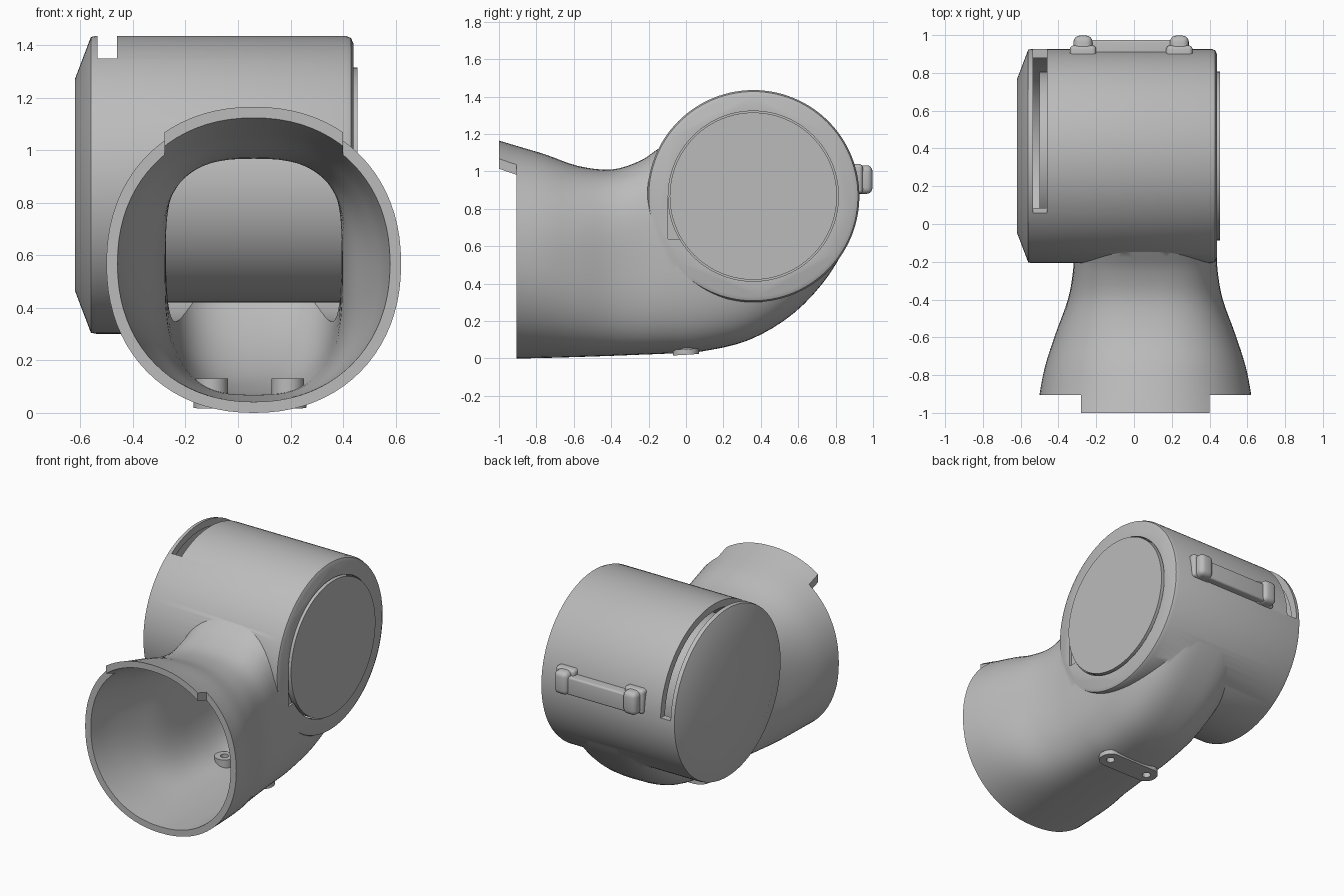
import bpy, bmesh
from math import sin, cos, pi, radians
from mathutils import Vector

if "Cube" in bpy.data.objects:
    bpy.data.objects.remove(bpy.data.objects["Cube"])

grey = bpy.data.materials.new("plain_grey")
grey.use_nodes = True
grey.diffuse_color = (0.5, 0.5, 0.5, 1)
grey.node_tree.nodes["Principled BSDF"].inputs["Base Color"].default_value = grey.diffuse_color

AXIS_Y, AXIS_Z = 0.36, 0.868   # centre line of the drum
DRUM_R, CORE_R = 0.567, 0.447


def finish(name, bm):
    bmesh.ops.recalc_face_normals(bm, faces=bm.faces)
    mesh = bpy.data.meshes.new(name)
    bm.to_mesh(mesh)
    bm.free()
    mesh.materials.append(grey)
    ob = bpy.data.objects.new(name, mesh)
    bpy.context.collection.objects.link(ob)
    return ob


def skin(name, rings):
    """Closed solid through a list of equal-sized rings."""
    bm = bmesh.new()
    loops = [[bm.verts.new(p) for p in ring] for ring in rings]
    n = len(loops[0])
    for a, b in zip(loops, loops[1:]):
        for i in range(n):
            j = (i + 1) % n
            bm.faces.new((a[i], a[j], b[j], b[i]))
    bm.faces.new(loops[0])
    bm.faces.new(loops[-1][::-1])
    return finish(name, bm)


def lathe(name, profile, n=112):
    """Solid of revolution about the drum axis from (x, radius) pairs."""
    return skin(name, [[(x, AXIS_Y + r * cos(2 * pi * i / n), AXIS_Z + r * sin(2 * pi * i / n))
                        for i in range(n)] for x, r in profile])


def box(name, x, y, z, bevel=0.0):
    bm = bmesh.new()
    bmesh.ops.create_cube(bm, size=1)
    for v in bm.verts:
        v.co = [(a + b) / 2 + c * (b - a) for c, (a, b) in zip(v.co, (x, y, z))]
    if bevel:
        bmesh.ops.bevel(bm, geom=bm.edges[:], offset=bevel, segments=4, profile=0.5, affect='EDGES')
    return finish(name, bm)


def post(name, x, y, z0, z1, r):
    n = 32
    return skin(name, [[(x + r * cos(2 * pi * i / n), y + r * sin(2 * pi * i / n), z)
                        for i in range(n)] for z in (z0, z1)])


def combine(target, other, operation):
    mod = target.modifiers.new("combine", 'BOOLEAN')
    mod.operation, mod.solver, mod.object = operation, 'EXACT', other
    bpy.context.view_layer.objects.active = target
    bpy.ops.object.modifier_apply(modifier=mod.name)
    bpy.data.objects.remove(other)


def spow(v, e):
    return abs(v) ** e * (1 if v >= 0 else -1)


# Elbow sections: upper y, z, lower y, z, half width, squareness
SECTIONS = [
    (-1.00, 1.165, -1.00, 0.000, 0.575, 2.15),
    (-0.90, 1.135, -0.90, 0.000, 0.560, 2.15),
    (-0.75, 1.090, -0.75, 0.003, 0.530, 2.25),
    (-0.58, 1.030, -0.58, 0.008, 0.475, 2.5),
    (-0.40, 1.010, -0.40, 0.014, 0.410, 2.8),
    (-0.25, 1.055, -0.25, 0.020, 0.383, 3.0),
    (-0.15, 1.120, -0.10, 0.026, 0.377, 3.0),
    (-0.03, 1.200, 0.08, 0.037, 0.375, 3.0),
    (0.08, 1.220, 0.34, 0.100, 0.375, 3.0),
    (0.16, 1.180, 0.58, 0.245, 0.375, 3.0),
    (0.16, 1.080, 0.77, 0.455, 0.375, 3.0),
    (0.14, 0.980, 0.885, 0.680, 0.375, 3.0),
    (0.12, 0.900, 0.922, 0.860, 0.375, 3.0),
]


def smooth_sections(steps=4):
    s = [Vector(row) for row in SECTIONS]
    s = [2 * s[0] - s[1]] + s + [2 * s[-1] - s[-2]]
    for a, b, c, d in zip(s, s[1:], s[2:], s[3:]):
        for k in range(steps):
            t = k / steps
            yield b + 0.5 * t * (c - a + t * (2 * a - 5 * b + 4 * c - d + t * (3 * (b - c) + d - a)))
    yield s[-2]


def elbow(name, inset=0.0, n=80):
    rings = []
    for ty, tz, by, bz, half, power in smooth_sections():
        top, low = Vector((0.06, ty, tz)), Vector((0.06, by, bz))
        up = (top - low) / 2
        mid = (top + low) / 2
        up *= (up.length - inset) / up.length
        rings.append([mid + up * spow(sin(2 * pi * i / n), 2 / power)
                      + Vector(((half - inset) * spow(cos(2 * pi * i / n), 2 / power), 0, 0))
                      for i in range(n)])
    if inset:   # open the mouth
        rings.insert(0, [p - Vector((0, 0.1, 0)) for p in rings[0]])
    return skin(name, rings)


# Hollow shell: drum joined to the elbow
shell = lathe("elbow_shell", [(-0.62, 0.405), (-0.56, DRUM_R - 0.004), (-0.54, DRUM_R), (0.41, DRUM_R),
                              (0.43, DRUM_R - 0.008), (0.44, DRUM_R - 0.03)])
combine(shell, elbow("elbow_body"), 'UNION')
combine(shell, lathe("drum_cavity", [(-0.555, 0.52), (0.40, 0.52), (0.401, 0.455), (0.55, 0.455)]), 'DIFFERENCE')
combine(shell, elbow("elbow_cavity", 0.042), 'DIFFERENCE')

# Mouth trimmed back, leaving a locating tab on top
for x, z in (((-0.9, -0.28), (-0.2, 1.5)), ((0.40, 0.9), (-0.2, 1.5)), ((-0.5, 0.6), (-0.2, 0.95))):
    combine(shell, box("mouth_trim", x, (-1.3, -0.905), z), 'DIFFERENCE')

# Curved slot beside the closed end
angles = [radians(2 + 120 * i / 40) for i in range(41)]
outline = [(0.7, a) for a in angles] + [(0.46, a) for a in reversed(angles)]
combine(shell, skin("slot_cutter", [[(x, AXIS_Y + r * cos(a), AXIS_Z + r * sin(a)) for r, a in outline]
                                    for x in (-0.535, -0.46)]), 'DIFFERENCE')

# Small notch beside the end disc
combine(shell, box("disc_notch", (0.425, 0.6), (-0.095, 0.1), (0.64, 0.86)), 'DIFFERENCE')

core = lathe("inner_core", [(-0.50, CORE_R), (0.455, CORE_R)])

# Fixing plate and bosses on the underside
bosses = []
for x in (-0.10, 0.19):
    bosses.append(post("left_boss" if x > 0 else "right_boss", x, 0.0, 0.025, 0.13, 0.062))
n = 24
arc = [(0.19 + 0.07 * cos(a), 0.07 * sin(a)) for a in [pi * (i / n - 0.5) for i in range(n + 1)]]
arc += [(0.09 - x, -y) for x, y in arc]
plate = skin("fixing_plate", [[(x, y, z + 0.06 * y) for x, y in arc] for z in (0.02, 0.05)])
for x in (-0.10, 0.19):
    for part in [shell, plate] + bosses:
        combine(part, post("screw_hole", x, 0.0, -0.2, 0.25, 0.026), 'DIFFERENCE')

# Back catch: bar with a rounded knob at each end
parts = [shell, core, plate] + bosses
parts.append(box("catch_bar", (-0.27, 0.24), (0.86, 0.975), (0.885, 1.005), 0.012))
for name, x in (("right_knob", -0.27), ("left_knob", 0.24)):
    parts.append(box(name, (x - 0.05, x + 0.05), (0.84, 0.997), (0.88, 1.033), 0.032))
    parts.append(box(name + "_foot", (x - 0.07, x + 0.07), (0.84, 0.945), (0.88, 1.04), 0.02))

bpy.ops.object.select_all(action='DESELECT')
for ob in parts:
    ob.select_set(True)
bpy.context.view_layer.objects.active = shell
bpy.ops.object.shade_smooth_by_angle(angle=radians(32))
